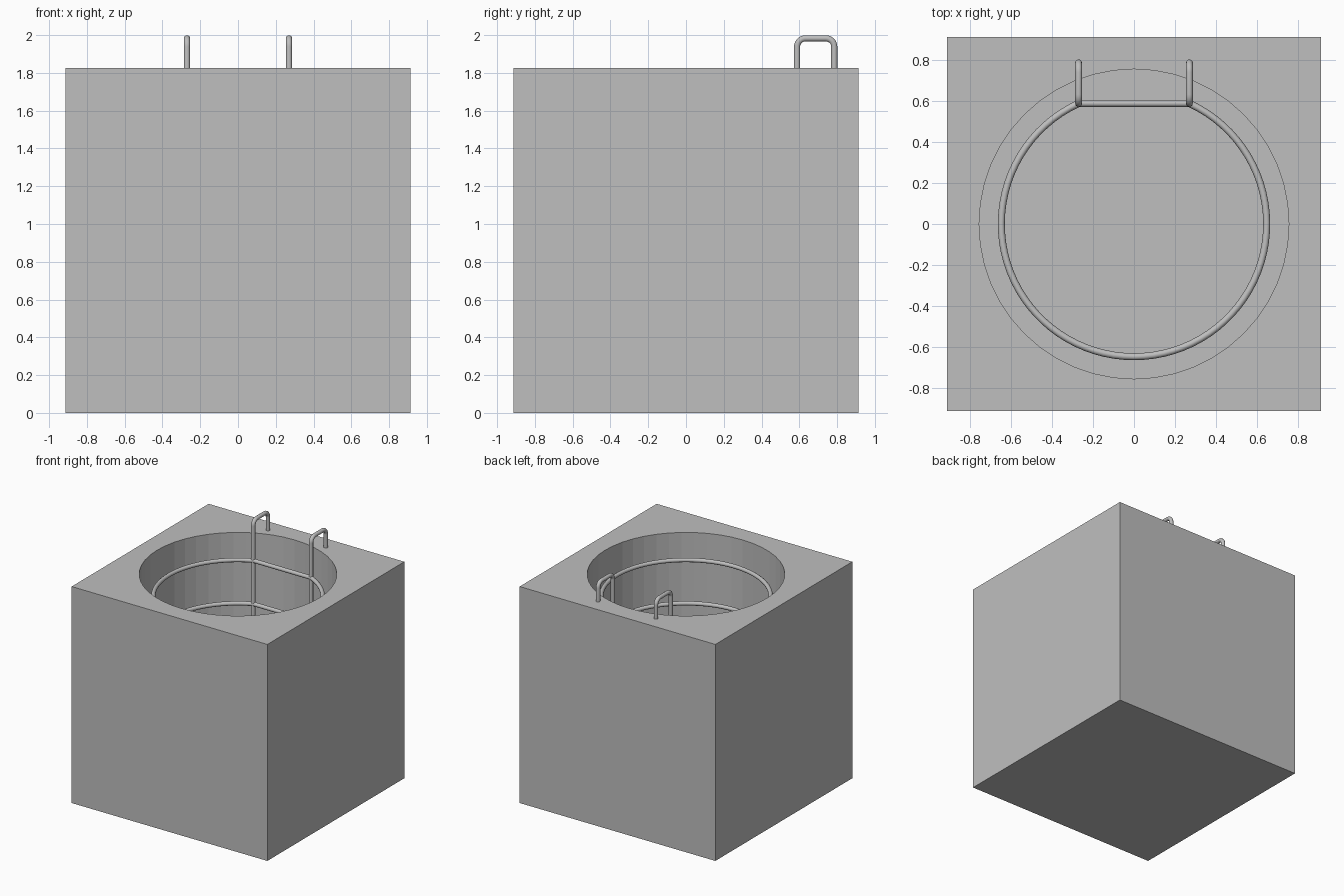
import bpy
from math import sin, cos, pi, atan2, hypot

if "Cube" in bpy.data.objects:
    bpy.data.objects.remove(bpy.data.objects["Cube"], do_unlink=True)

SIZE = 1.825           # edge of the block
WELL_RADIUS = 0.755
FLOOR = 0.1            # height of the well floor
RAIL_X, RAIL_Y = 0.27, 0.588
HOOK_Y, HOOK_TOP = 0.785, 1.983
TUBE = 0.017
BEND = 0.045

grey = bpy.data.materials.new("plain_grey")
grey.use_nodes = True
colour = (0.52, 0.52, 0.52, 1)
grey.diffuse_color = colour
grey.node_tree.nodes["Principled BSDF"].inputs["Base Color"].default_value = colour


def tube(name, points):
    """Round bar following a path."""
    curve = bpy.data.curves.new(name, "CURVE")
    curve.dimensions = "3D"
    curve.bevel_depth = TUBE
    curve.bevel_resolution = 3
    curve.use_fill_caps = True
    spline = curve.splines.new("POLY")
    spline.points.add(len(points) - 1)
    for p, co in zip(spline.points, points):
        p.co = (*co, 1)
    spline.use_smooth = True
    curve.materials.append(grey)
    obj = bpy.data.objects.new(name, curve)
    bpy.context.collection.objects.link(obj)
    return obj


# Solid block with a round well sunk into its top
bpy.ops.mesh.primitive_cylinder_add(vertices=48, radius=WELL_RADIUS, depth=SIZE,
                                    location=(0, 0, FLOOR + SIZE / 2))
cutter = bpy.context.object
cutter.name = "well_cutter"
cutter.hide_render = True
cutter.data.materials.append(grey)

bpy.ops.mesh.primitive_cube_add(size=SIZE, location=(0, 0, SIZE / 2))
block = bpy.context.object
block.name = "block"
block.data.materials.append(grey)
cut = block.modifiers.new("well", "BOOLEAN")
cut.operation = "DIFFERENCE"
cut.solver = "EXACT"
cut.object = cutter
bpy.ops.object.modifier_apply(modifier=cut.name)
bpy.data.objects.remove(cutter, do_unlink=True)

# Ladder rails that hook over the rim and land on the block top
for side, x in (("left", RAIL_X), ("right", -RAIL_X)):
    path = [(x, RAIL_Y, FLOOR)]
    for centre_y, start in ((RAIL_Y + BEND, pi), (HOOK_Y - BEND, pi / 2)):
        for i in range(9):
            a = start - i * pi / 16
            path.append((x, centre_y + BEND * cos(a), HOOK_TOP - BEND + BEND * sin(a)))
    path.append((x, HOOK_Y, SIZE))
    tube(side + "_rail", path)

# Evenly spaced rungs, each with a hoop round the well
hoop_radius = hypot(RAIL_X, RAIL_Y)
start = atan2(RAIL_Y, RAIL_X)
sweep = 2 * pi - (pi - 2 * start)
STEPS = 72
for level in range(5):
    z = SIZE * (level + 0.5) / 5
    tube(f"rung_{level + 1}", [(-RAIL_X, RAIL_Y, z), (RAIL_X, RAIL_Y, z)])
    angles = [start - sweep * i / STEPS for i in range(STEPS + 1)]
    tube(f"hoop_{level + 1}",
         [(hoop_radius * cos(a), hoop_radius * sin(a), z) for a in angles])
